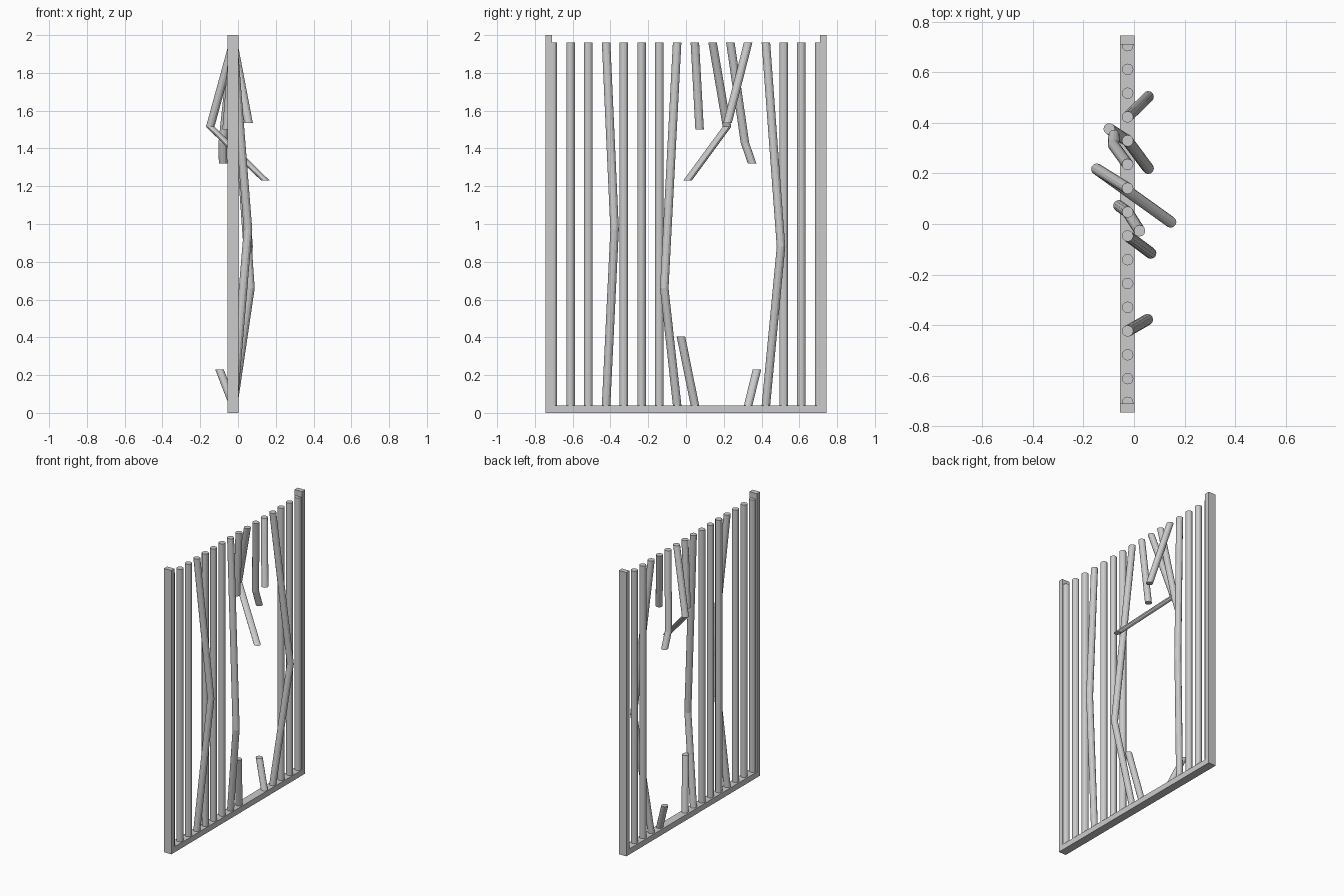
import bpy, bmesh, math

if "Cube" in bpy.data.objects:
    bpy.data.objects.remove(bpy.data.objects["Cube"])

CX = -0.027      # x of the fence plane
R = 0.0225       # bar radius
SIDES = 12
LOW, HIGH = 0.04, 1.96


def box(name, x0, x1, y0, y1, z0, z1):
    bpy.ops.mesh.primitive_cube_add(
        size=1, location=((x0 + x1) / 2, (y0 + y1) / 2, (z0 + z1) / 2))
    ob = bpy.context.object
    ob.name = name
    ob.scale = (x1 - x0, y1 - y0, z1 - z0)
    return ob


def bar(name, path):
    """Bar with level circular cross-sections at every path point."""
    bm = bmesh.new()
    rings = []
    for x, y, z in path:
        rings.append([bm.verts.new((x + R * math.cos(a), y + R * math.sin(a), z))
                      for a in (2 * math.pi * i / SIDES for i in range(SIDES))])
    for a, b in zip(rings, rings[1:]):
        for i in range(SIDES):
            j = (i + 1) % SIDES
            bm.faces.new((a[i], a[j], b[j], b[i]))
    bm.faces.new(rings[0])
    bm.faces.new(rings[-1])
    bmesh.ops.recalc_face_normals(bm, faces=bm.faces)
    me = bpy.data.meshes.new(name)
    bm.to_mesh(me)
    bm.free()
    ob = bpy.data.objects.new(name, me)
    bpy.context.collection.objects.link(ob)


# Frame: two posts and the bottom rail
for side, s in (("left", -1), ("right", 1)):
    y0, y1 = sorted((s * 0.71, s * 0.745))
    box("post_" + side, CX - 0.029, CX + 0.029, y0, y1, 0, 2)
box("bottom_rail", CX - 0.029, CX + 0.029, -0.71, 0.71, 0, LOW)

# Bars pushed aside: index -> bend point
bent = {3: (0.053, -0.378, 0.97),
        7: (0.066, -0.115, 0.66),
        12: (0.056, 0.503, 0.88)}
# Broken bars: index -> points below the top end
hanging = {8: [(-0.06, 0.072, 1.50)],
           9: [(-0.147, 0.217, 1.515), (0.145, 0.008, 1.23)],
           10: [(-0.081, 0.312, 1.43), (-0.079, 0.35, 1.32)],
           11: [(0.056, 0.22, 1.535)]}
# Broken stubs left on the rail: index -> top point
stubs = {8: (0.022, -0.027, 0.405),
         11: (-0.098, 0.376, 0.23)}

for i in range(16):
    y = -0.705 + 0.094 * i
    top, bottom = (CX + 0.002, y, HIGH), (CX + 0.002, y, LOW)
    if i in hanging:
        bar(f"hanging_bar_{i}", [top] + hanging[i])
        if i in stubs:
            bar(f"bar_stub_{i}", [bottom, stubs[i]])
    elif i in bent:
        bar(f"bent_bar_{i}", [bottom, bent[i], top])
    else:
        bar(f"straight_bar_{i}", [bottom, top])
